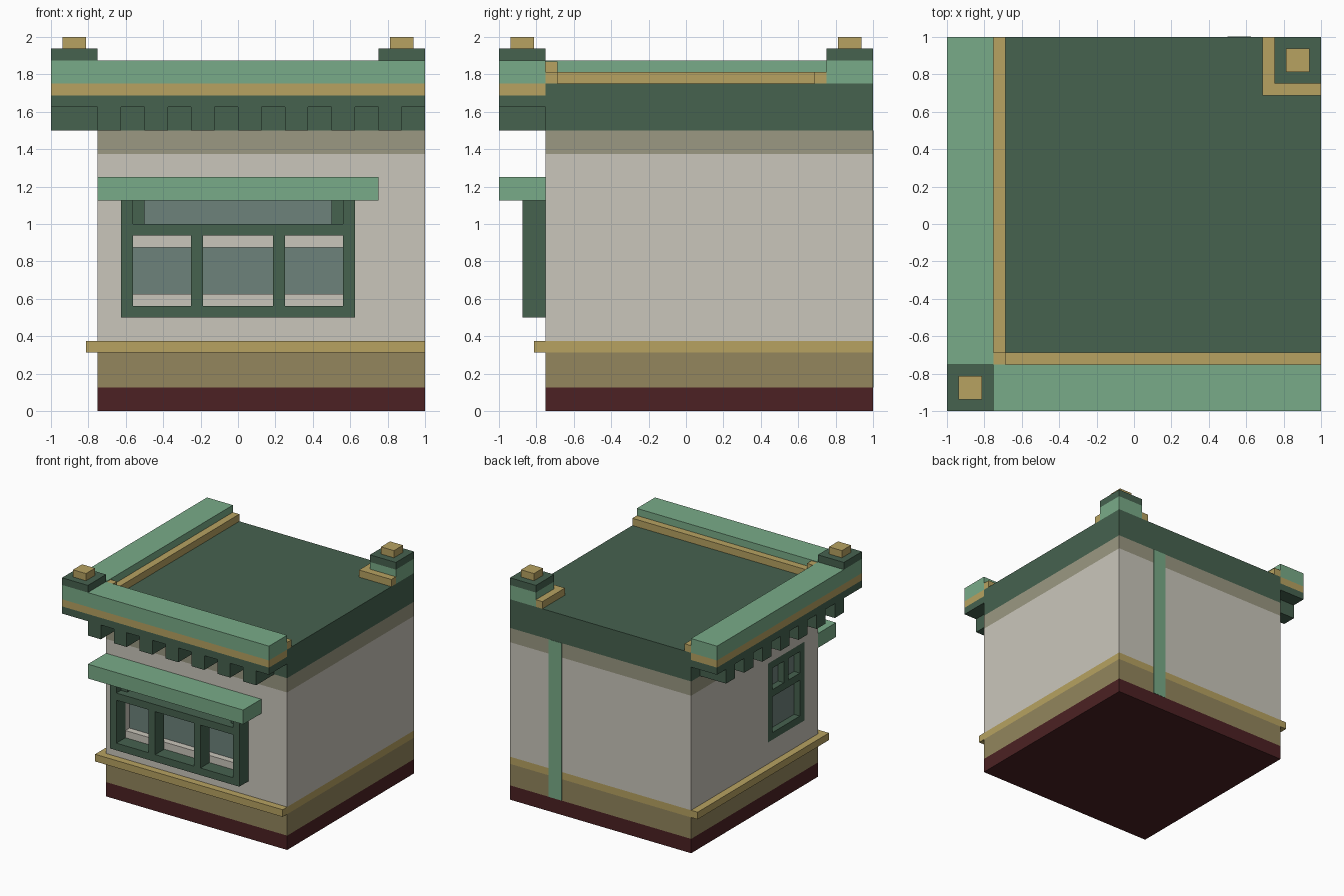
import bpy, bmesh
from mathutils import Matrix, Vector

if "Cube" in bpy.data.objects:
    bpy.data.objects.remove(bpy.data.objects["Cube"])


def material(name, r, g, b):
    lin = [((c / 255 + 0.055) / 1.055) ** 2.4 for c in (r, g, b)]
    m = bpy.data.materials.new(name)
    m.diffuse_color = (*lin, 1)
    m.use_nodes = True
    m.node_tree.nodes["Principled BSDF"].inputs["Base Color"].default_value = m.diffuse_color
    return m


LIGHT = material("light green", 121, 171, 136)
DARK = material("dark green", 70, 98, 79)
GOLD = material("gold", 183, 162, 97)
WALL = material("off white", 202, 198, 187)
BEIGE = material("grey beige", 155, 152, 130)
OLIVE = material("olive", 147, 134, 93)
MAROON = material("maroon", 76, 33, 35)
GLASS = material("grey glass", 109, 130, 123)


def finish(name, bm, mat):
    bmesh.ops.recalc_face_normals(bm, faces=bm.faces)
    me = bpy.data.meshes.new(name)
    bm.to_mesh(me)
    bm.free()
    ob = bpy.data.objects.new(name, me)
    bpy.context.collection.objects.link(ob)
    if mat:
        me.materials.append(mat)
    return ob


def boxes(name, mat, *items):
    """One object from boxes given as (x0, x1, y0, y1, z0, z1)."""
    bm = bmesh.new()
    for x0, x1, y0, y1, z0, z1 in items:
        m = (Matrix.Translation(((x0 + x1) / 2, (y0 + y1) / 2, (z0 + z1) / 2))
             @ Matrix.Diagonal((x1 - x0, y1 - y0, z1 - z0, 1)))
        bmesh.ops.create_cube(bm, size=1, matrix=m)
    return finish(name, bm, mat)


def l_band(name, mat, o, i, z0, z1):
    """L-shaped band running along the front and left, outer line o, inner line i."""
    bm = bmesh.new()
    pts = [(o, o), (1, o), (1, i), (i, i), (i, 1), (o, 1)]
    f = bm.faces.new([bm.verts.new((x, y, z0)) for x, y in pts])
    r = bmesh.ops.extrude_face_region(bm, geom=[f])
    top = [v for v in r["geom"] if isinstance(v, bmesh.types.BMVert)]
    bmesh.ops.translate(bm, verts=top, vec=Vector((0, 0, z1 - z0)))
    return finish(name, bm, mat)


B = -0.75      # wall face line
U = 0.0625     # small unit
R = B + U      # back of window recesses

# Body layers
boxes("plinth", MAROON, (B, 1, B, 1, 0, 0.125))
boxes("lower_wall", OLIVE, (B, 1, B, 1, 0.125, 0.3125))
boxes("sill_moulding", GOLD, (B - U, 1, B - U, 1, 0.3125, 0.375))
wall = boxes("wall", WALL, (B, 1, B, 1, 0.375, 1.375))
boxes("frieze", BEIGE, (B, 1, B, 1, 1.375, 1.5))
boxes("roof_block", DARK, (B, 1, B, 1, 1.5, 1.75))

# Window recesses cut in the wall
cutter = boxes("recess_cutter", None,
               (-0.5625, 0.5625, -0.9, R, 0.625, 0.875),
               (-0.5, 0.5, -0.9, R, 1.0, 1.125),
               (-0.9, R, -0.5625, -0.0625, 0.5625, 1.25))
mod = wall.modifiers.new("recess", "BOOLEAN")
mod.operation = "DIFFERENCE"
mod.solver = "EXACT"
mod.object = cutter
bpy.context.view_layer.objects.active = wall
bpy.ops.object.modifier_apply(modifier="recess")
bpy.data.objects.remove(cutter)

# Glass plates at the back of the recesses
T = R - 0.006
boxes("front_glass", GLASS, (-0.5625, 0.5625, T, R, 0.625, 0.875),
      (-0.5, 0.5, T, R, 1.0, 1.125))
boxes("side_glass", GLASS, (T, R, -0.5625, -0.0625, 0.5625, 1.25))

# Front window frame: posts, rails and canopy brackets
F = -0.875
frame = [(-0.625, 0.625, F, B, 0.5, 0.5625), (-0.5625, 0.5625, F, B, 0.9375, 1.0)]
for s in (-1, 1):
    for a, b, y, z0, z1 in ((0.5625, 0.625, F, 0.5625, 1.125),
                            (0.1875, 0.25, F, 0.5625, 0.9375),
                            (0.5, 0.5625, F + U, 1.0, 1.125)):
        frame.append((min(s * a, s * b), max(s * a, s * b), y, B, z0, z1))
boxes("front_window_frame", DARK, *frame)
boxes("window_canopy", LIGHT, (B, 0.75, -1, B, 1.125, 1.25))

# Side window frame, flush with the left wall
boxes("side_window_frame", DARK,
      (B, T, -0.5625, -0.5, 0.5625, 1.25),
      (B, T, -0.125, -0.0625, 0.5625, 1.25),
      (B, T, -0.5, -0.125, 0.5625, 0.625),
      (B, T, -0.5, -0.125, 0.9375, 1.0),
      (B, T, -0.5, -0.125, 1.1875, 1.25),
      (B, T, -0.34375, -0.28125, 1.0, 1.1875))

# Cornice along front and left
l_band("cornice_soffit", DARK, -1, B, 1.625, 1.6875)
l_band("cornice_moulding", GOLD, -1, B, 1.6875, 1.75)
l_band("parapet", LIGHT, -1, B, 1.75, 1.875)
l_band("parapet_inner_ledge", GOLD, B, R, 1.75, 1.8125)
boxes("inner_corner_block", GOLD, (B, R, B, R, 1.8125, 1.87))

# Cornice blocks, repeated along both sides
blocks = []
for k in range(7):
    a = B + 0.25 * k
    blocks += [(a, a + 0.125, -1, B, 1.5, 1.625), (-1, B, a, a + 0.125, 1.5, 1.625)]
boxes("cornice_blocks", DARK, *blocks)

# Corner posts with caps
boxes("back_post", LIGHT, (0.75, 1, 0.75, 1, 1.75, 1.875))
l_band("back_post_ledge", GOLD, 0.6875, 0.75, 1.75, 1.8125)
for name, c in (("front", -0.875), ("back", 0.875)):
    for part, mat, h, z in (("post_cap", DARK, 0.125, 1.875), ("post_knob", GOLD, U, 1.9375)):
        boxes(f"{name}_{part}", mat, (c - h, c + h, c - h, c + h, z, z + U))

# Painted drainpipe stripe on the back wall
boxes("back_stripe", LIGHT, (0.5, 0.625, 0.997, 1.002, 0.125, 1.5))
